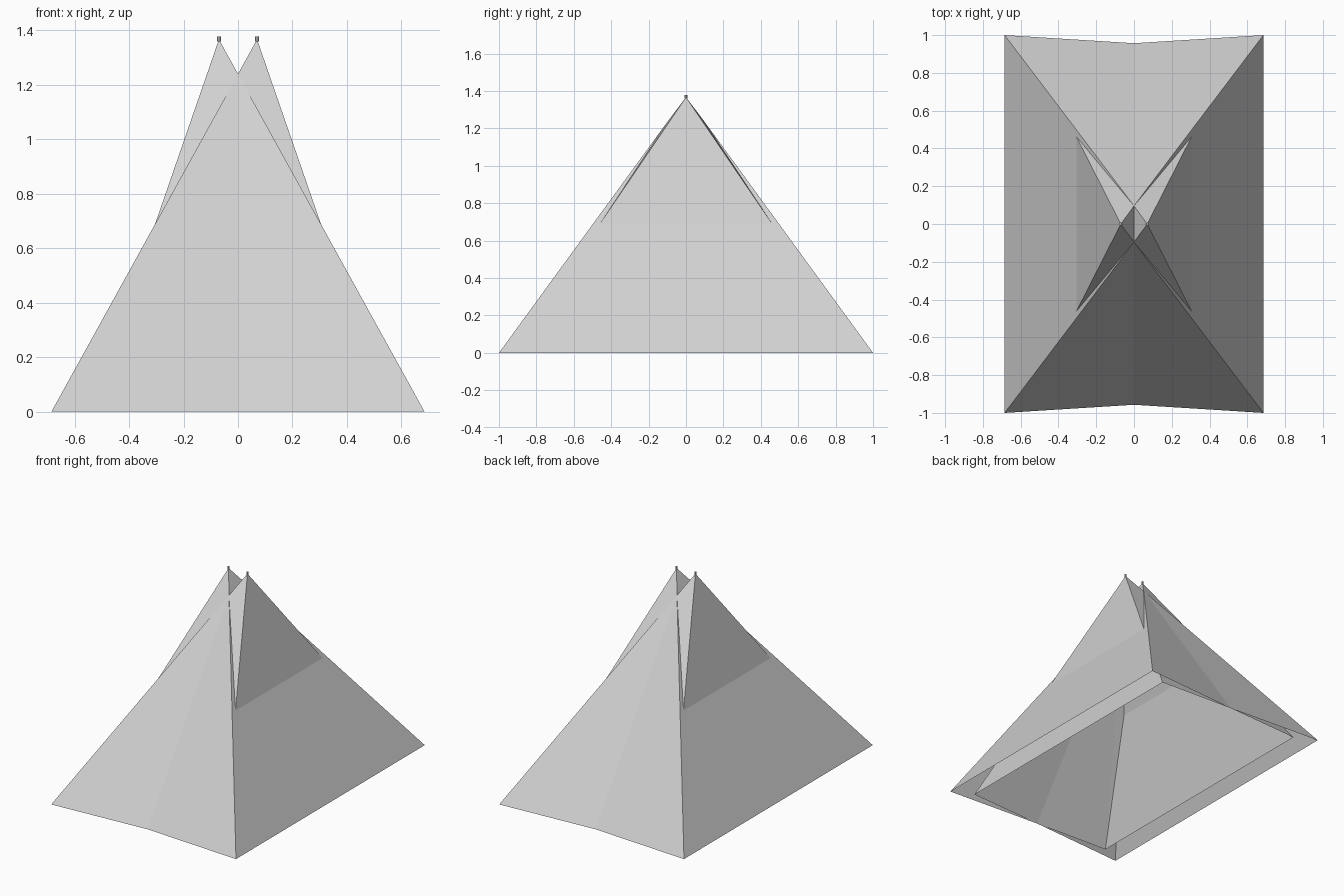
import bpy
import bmesh

cube = bpy.data.objects.get("Cube")
if cube:
    bpy.data.objects.remove(cube, do_unlink=True)

# One plain canvas grey
grey = bpy.data.materials.new("canvas_grey")
grey.use_nodes = True
color = (0.64, 0.64, 0.64, 1)
grey.diffuse_color = color
grey.node_tree.nodes["Principled BSDF"].inputs["Base Color"].default_value = color


def make_object(name, bm):
    mesh = bpy.data.meshes.new(name)
    bm.to_mesh(mesh)
    bm.free()
    mesh.materials.append(grey)
    obj = bpy.data.objects.new(name, mesh)
    bpy.context.collection.objects.link(obj)
    return obj


def mirrored_quarter(name, panels):
    """Build one quarter of a tent sheet and mirror it across x and y."""
    bm = bmesh.new()
    for panel in panels:
        bm.faces.new([bm.verts.new(p) for p in panel])
    bmesh.ops.remove_doubles(bm, verts=bm.verts, dist=0.0001)
    obj = make_object(name, bm)
    mirror = obj.modifiers.new("mirror", "MIRROR")
    mirror.use_axis = (True, True, False)
    return obj


# Points shared by both sheets: the centre fold and the short ridge
fold_base = (0, -0.957, 0)
fold_top = (0, -0.096, 1.24)
ridge_mid = (0, 0, 1.24)

# Outer sheet: wide hipped tent with ends folded inwards
corner = (0.685, -1, 0)
mirrored_quarter("outer_canopy", [
    (corner, (0.685, 0, 0), ridge_mid, fold_top),
    (fold_base, corner, fold_top),
])

# Inner sheet: steeper tent that breaks through the outer one in two peaks
foot = (0.543, -0.93, 0)
peak = (0.07, 0, 1.367)
mirrored_quarter("inner_canopy", [
    (foot, (0.543, 0, 0), peak),
    (foot, peak, fold_top),
    (fold_base, foot, fold_top),
    (peak, ridge_mid, fold_top),
])

# Small pole ends on the peaks
for side, x in (("left", 0.07), ("right", -0.07)):
    bm = bmesh.new()
    bmesh.ops.create_cone(bm, cap_ends=True, segments=8,
                          radius1=0.007, radius2=0.007, depth=0.018)
    tip = make_object(side + "_pole_tip", bm)
    tip.location = (x, 0, 1.369)
